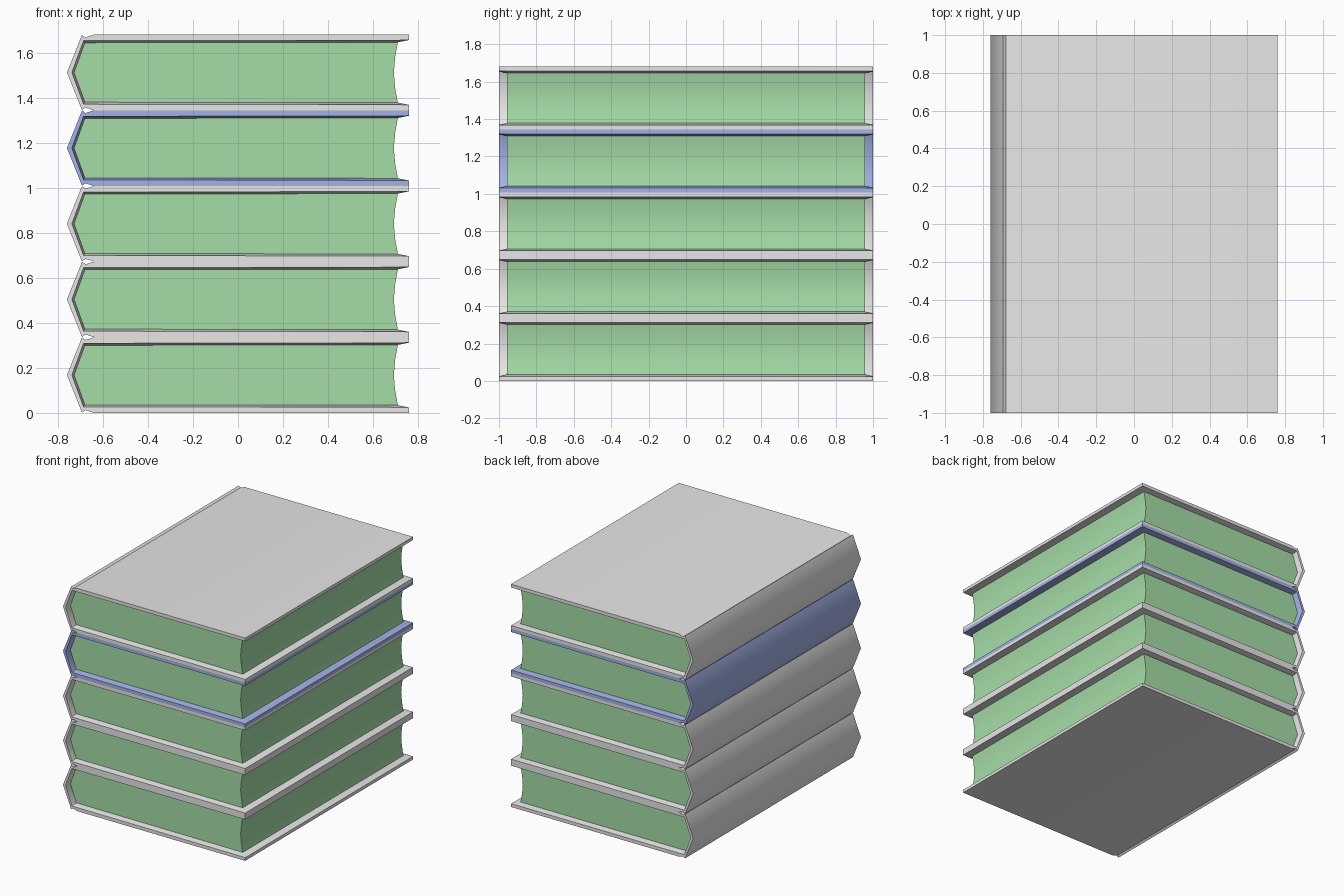
import bpy, bmesh, math

cube = bpy.data.objects.get("Cube")
if cube:
    bpy.data.objects.remove(cube, do_unlink=True)

H = 0.336          # thickness of one book
MID = H / 2
PAGE_Y = 0.957     # half length of the page block


def material(name, color):
    mat = bpy.data.materials.new(name)
    mat.use_nodes = True
    mat.diffuse_color = (*color, 1)
    mat.node_tree.nodes["Principled BSDF"].inputs["Base Color"].default_value = (*color, 1)
    return mat


grey = material("grey cloth", (0.8, 0.8, 0.8))
blue = material("blue cloth", (0.37, 0.45, 0.8))
green = material("green paper", (0.38, 0.72, 0.39))


def mirrored(half):
    """Complete a profile whose last point lies on the middle height."""
    return half + [(x, H - z) for x, z in reversed(half[:-1])]


def loft(name, sections, mat, z):
    """Skin matching closed x-z profiles placed along y and cap both ends."""
    bm = bmesh.new()
    rings = [[bm.verts.new((x, y, h)) for x, h in pts] for y, pts in sections]
    n = len(rings[0])
    for a, b in zip(rings, rings[1:]):
        for i in range(n):
            j = (i + 1) % n
            bm.faces.new((a[i], a[j], b[j], b[i]))
    bm.faces.new(rings[0][::-1])
    bm.faces.new(rings[-1])
    bmesh.ops.recalc_face_normals(bm, faces=bm.faces)
    mesh = bpy.data.meshes.new(name)
    bm.to_mesh(mesh)
    bm.free()
    mesh.materials.append(mat)
    obj = bpy.data.objects.new(name, mesh)
    obj.location.z = z
    bpy.context.collection.objects.link(obj)
    bpy.ops.object.select_all(action='DESELECT')
    obj.select_set(True)
    bpy.context.view_layer.objects.active = obj
    bpy.ops.object.shade_smooth_by_angle(angle=math.radians(50))
    return obj


# Cover outside: board, hinge groove and pointed spine
outer = mirrored([(0.76, H), (-0.64, H), (-0.677, 0.324), (-0.693, 0.335), (-0.76, MID)])
# Cover inside: thin at the rim, thicker where it meets the pages
rim = mirrored([(0.76, 0.312), (0.71, 0.311), (-0.686, 0.309), (-0.738, MID)])
deep = mirrored([(0.76, 0.312), (0.71, 0.302), (-0.68, 0.300), (-0.728, MID)])
rim_loop = outer + rim[::-1]
deep_loop = outer + deep[::-1]
cover_sections = [(-1, rim_loop), (-PAGE_Y, deep_loop), (PAGE_Y, deep_loop), (1, rim_loop)]

# Page block with a hollow fore edge
fore_edge = [(0.71, H - 0.302), (0.698, 0.1), (0.692, MID), (0.698, H - 0.1)]
page_loop = deep[1:-2] + fore_edge
page_sections = [(-PAGE_Y, page_loop), (PAGE_Y, page_loop)]

# Stack of five books, the fourth one blue
for i in range(5):
    loft(f"book_{i + 1}_cover", cover_sections, blue if i == 3 else grey, i * H)
    loft(f"book_{i + 1}_pages", page_sections, green, i * H)
